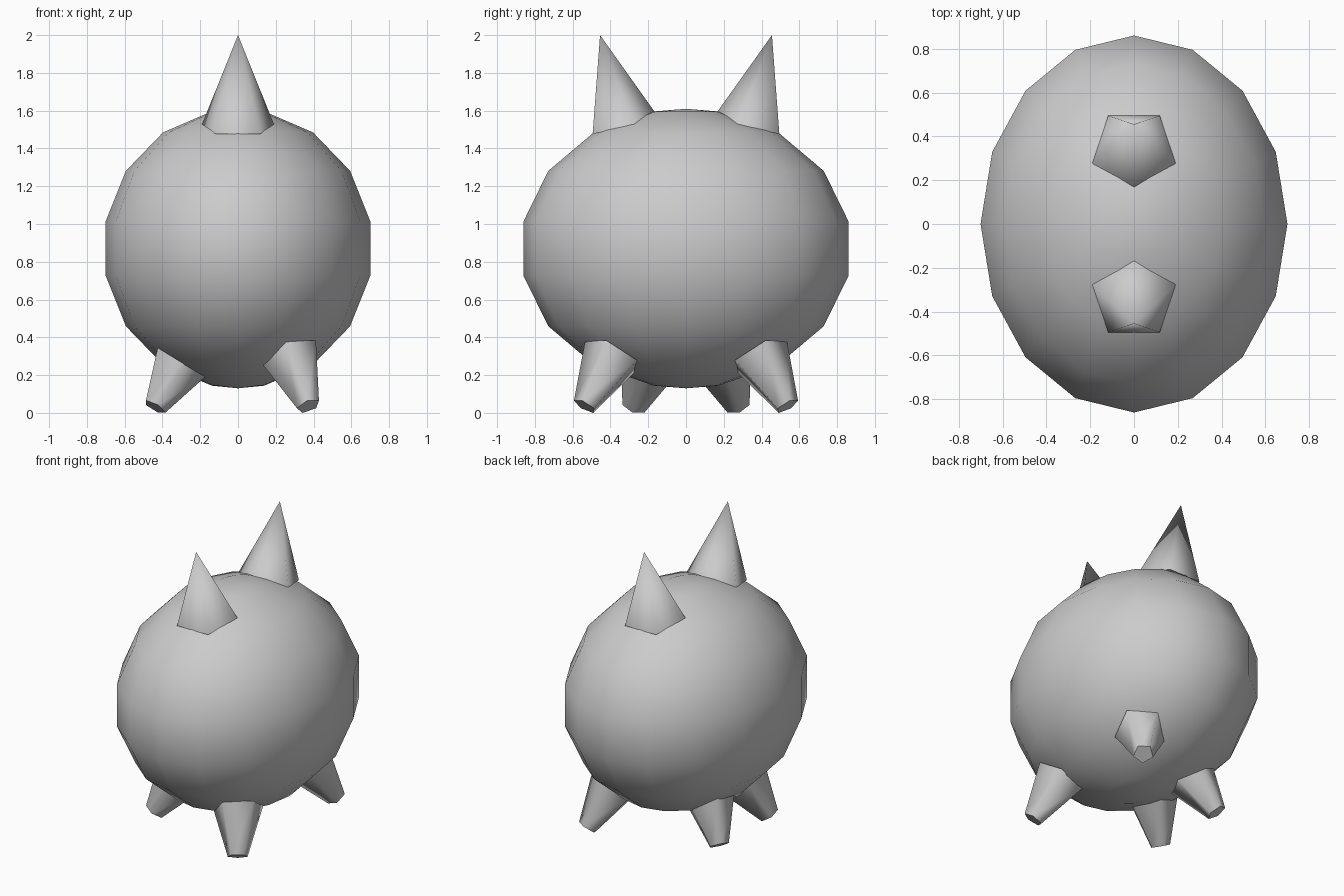
import bpy, bmesh, math
from math import sin, cos, pi, radians
from mathutils import Vector

if "Cube" in bpy.data.objects:
    bpy.data.objects.remove(bpy.data.objects["Cube"])


def loft(name, rings, angle):
    """Skin a list of vertex rings, cap the ends and weld any collapsed ring."""
    bm = bmesh.new()
    loops = [[bm.verts.new(p) for p in ring] for ring in rings]
    n = len(rings[0])
    for a, b in zip(loops, loops[1:]):
        for i in range(n):
            j = (i + 1) % n
            bm.faces.new((a[i], a[j], b[j], b[i]))
    bm.faces.new(loops[0])
    bm.faces.new(loops[-1])
    bmesh.ops.remove_doubles(bm, verts=bm.verts, dist=1e-4)
    bmesh.ops.recalc_face_normals(bm, faces=bm.faces)
    mesh = bpy.data.meshes.new(name)
    bm.to_mesh(mesh)
    bm.free()
    obj = bpy.data.objects.new(name, mesh)
    bpy.context.collection.objects.link(obj)
    bpy.ops.object.select_all(action='DESELECT')
    obj.select_set(True)
    bpy.context.view_layer.objects.active = obj
    bpy.ops.object.shade_smooth_by_angle(angle=radians(angle))
    return obj


def spike(name, base, tip, r_base, r_tip, toward, spin=0):
    """Five-sided cone; its first corner points along 'toward', turned by spin."""
    base, tip, toward = Vector(base), Vector(tip), Vector(toward)
    axis = (tip - base).normalized()
    p = (toward - axis * toward.dot(axis)).normalized()
    t = axis.cross(p)
    angles = [radians(spin + 72 * i) for i in range(5)]
    rings = [[c + (p * cos(a) + t * sin(a)) * r for a in angles]
             for c, r in ((base, r_base), (tip, r_tip))]
    return loft(name, rings, 73)


# Body: 16-sided ellipsoid with half-step latitude rings and pole points
latitudes = [-90] + [-78.75 + 22.5 * i for i in range(8)] + [90]
body = []
for lat in map(radians, latitudes):
    c = cos(lat)
    body.append([Vector((0.714 * c * cos(k * pi / 8),
                         0.877 * c * sin(k * pi / 8),
                         0.87 + 0.74 * sin(lat))) for k in range(16)])
loft("body", body, 60)

for side, label in ((-1, "front"), (1, "back")):
    # Horns: a corner faces the middle of the back
    spike(label + "_horn", (0, 0.337 * side, 1.514), (0, 0.455 * side, 2.0),
          0.2, 0, (0, -side, 0))

    # Right legs: splayed outward with a flat side facing out
    d = Vector((0.57, 0.82 * side, 0))
    spike(label + "_right_leg", d * 0.47 + Vector((0, 0, 0.308)),
          d * 0.653 + Vector((0, 0, 0.036)), 0.167, 0.065, d, 36)

    # Left legs: closer together with a corner facing out
    d = Vector((-0.85, 0.53 * side, 0))
    spike(label + "_left_leg", d * 0.353 + Vector((0, 0, 0.284)),
          d * 0.519 + Vector((0, 0, 0.031)), 0.167, 0.065, d)
